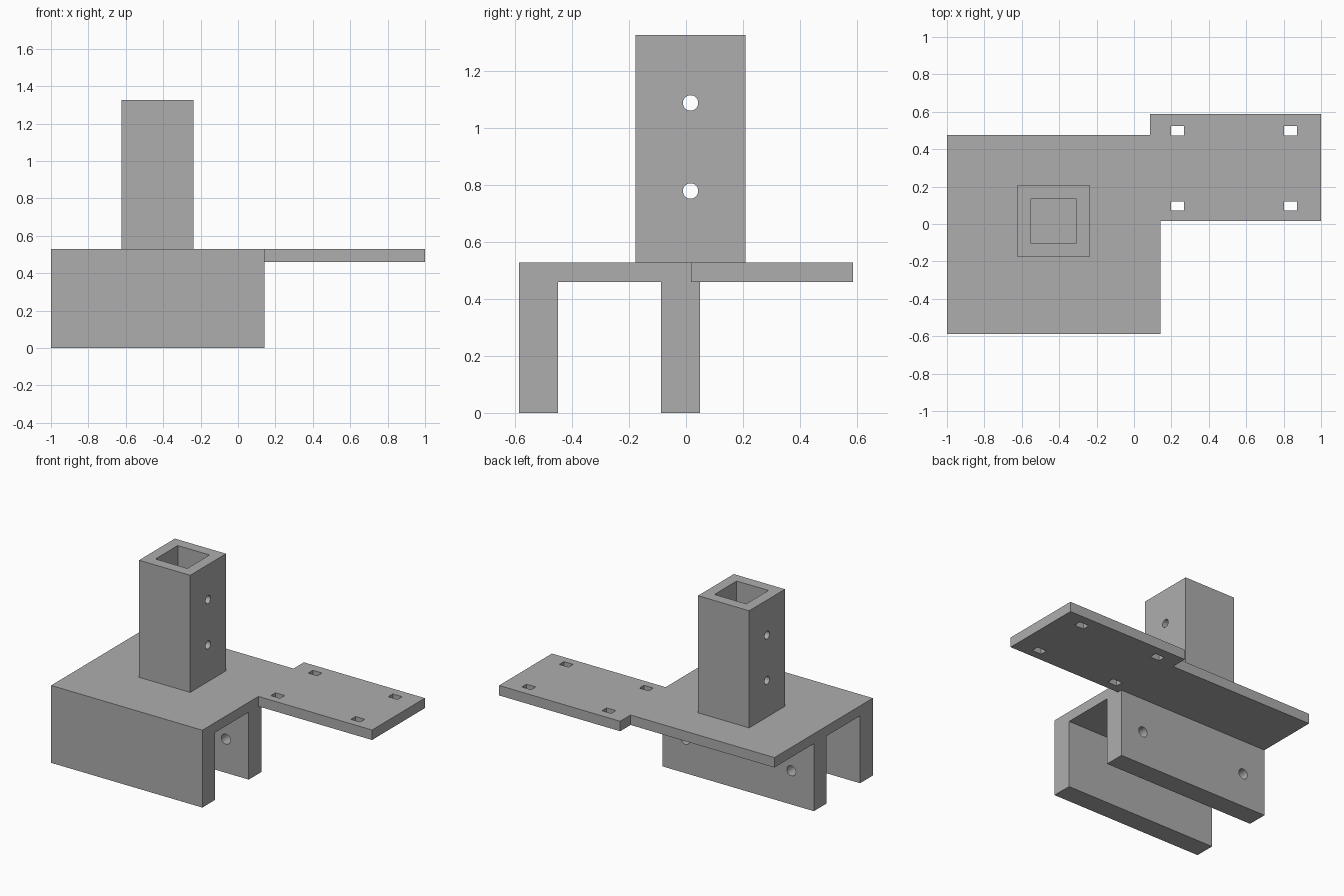
import bpy
import bmesh
import math
from mathutils import Matrix, Vector

if "Cube" in bpy.data.objects:
    bpy.data.objects.remove(bpy.data.objects["Cube"], do_unlink=True)

grey = bpy.data.materials.new("plain grey")
grey.use_nodes = True
grey.diffuse_color = (0.42, 0.42, 0.42, 1)
grey.node_tree.nodes["Principled BSDF"].inputs["Base Color"].default_value = grey.diffuse_color


def new_object(name, bm):
    bmesh.ops.recalc_face_normals(bm, faces=bm.faces)
    mesh = bpy.data.meshes.new(name)
    bm.to_mesh(mesh)
    bm.free()
    mesh.materials.append(grey)
    obj = bpy.data.objects.new(name, mesh)
    bpy.context.collection.objects.link(obj)
    return obj


def extrude_outline(name, points, direction):
    bm = bmesh.new()
    face = bm.faces.new([bm.verts.new(p) for p in points])
    result = bmesh.ops.extrude_face_region(bm, geom=[face], use_keep_orig=True)
    moved = [v for v in result["geom"] if isinstance(v, bmesh.types.BMVert)]
    bmesh.ops.translate(bm, verts=moved, vec=Vector(direction))
    return new_object(name, bm)


def box(name, low, high):
    low, high = Vector(low), Vector(high)
    bm = bmesh.new()
    bmesh.ops.create_cube(bm, size=1, matrix=Matrix.Translation((low + high) / 2)
                          @ Matrix.Diagonal((*(high - low), 1)))
    return new_object(name, bm)


def rod(name, centre, radius, length, axis):
    turn = Matrix.Rotation(math.pi / 2, 4, "Y" if axis == "X" else "X")
    bm = bmesh.new()
    bmesh.ops.create_cone(bm, cap_ends=True, segments=32, radius1=radius, radius2=radius,
                          depth=length, matrix=Matrix.Translation(centre) @ turn)
    return new_object(name, bm)


def cut(target, cutters):
    # Apply the cuts, then discard the cutters
    for cutter in cutters:
        mod = target.modifiers.new("cut", "BOOLEAN")
        mod.operation, mod.solver, mod.object = "DIFFERENCE", "EXACT", cutter
    bpy.context.view_layer.update()
    graph = bpy.context.evaluated_depsgraph_get()
    mesh = bpy.data.meshes.new_from_object(target.evaluated_get(graph))
    target.modifiers.clear()
    target.data = mesh
    for cutter in cutters:
        bpy.data.objects.remove(cutter, do_unlink=True)


LEFT, RIGHT = 0.142, -1.0
FRONT, BACK = -0.587, 0.475
UNDER, TOP = 0.46, 0.528

# Channel bracket: top plate with a front leg and a back leg
profile = [(FRONT, 0), (-0.449, 0), (-0.449, UNDER), (-0.087, UNDER), (-0.087, 0),
           (0.05, 0), (0.05, UNDER), (BACK, UNDER), (BACK, TOP), (FRONT, TOP)]
bracket = extrude_outline("channel_bracket", [(RIGHT, y, z) for y, z in profile],
                          (LEFT - RIGHT, 0, 0))
cut(bracket, [rod("leg_hole_cutter", (x, -0.02, 0.23), 0.034, 0.3, "Y")
              for x in (-0.83, -0.03)])

# Side arm with four rectangular slots
outline = [(LEFT, 0.017), (1, 0.017), (1, -FRONT), (0.086, -FRONT), (0.086, BACK), (LEFT, BACK)]
arm = extrude_outline("slotted_arm", [(x, y, UNDER) for x, y in outline], (0, 0, TOP - UNDER))
cut(arm, [box("slot_cutter", (x - 0.035, y - 0.025, 0.4), (x + 0.035, y + 0.025, 0.6))
          for x in (0.233, 0.837) for y in (0.096, 0.499)])

# Hollow square post with cross holes
cx, cy = -0.43, 0.016
half, bore = 0.193, 0.12
post = box("square_post", (cx - half, cy - half, TOP), (cx + half, cy + half, 1.327))
cut(post, [box("bore_cutter", (cx - bore, cy - bore, 0.5), (cx + bore, cy + bore, 1.4))]
    + [rod("post_hole_cutter", (cx, cy, z), 0.027, 0.6, "X") for z in (0.779, 1.088)])
